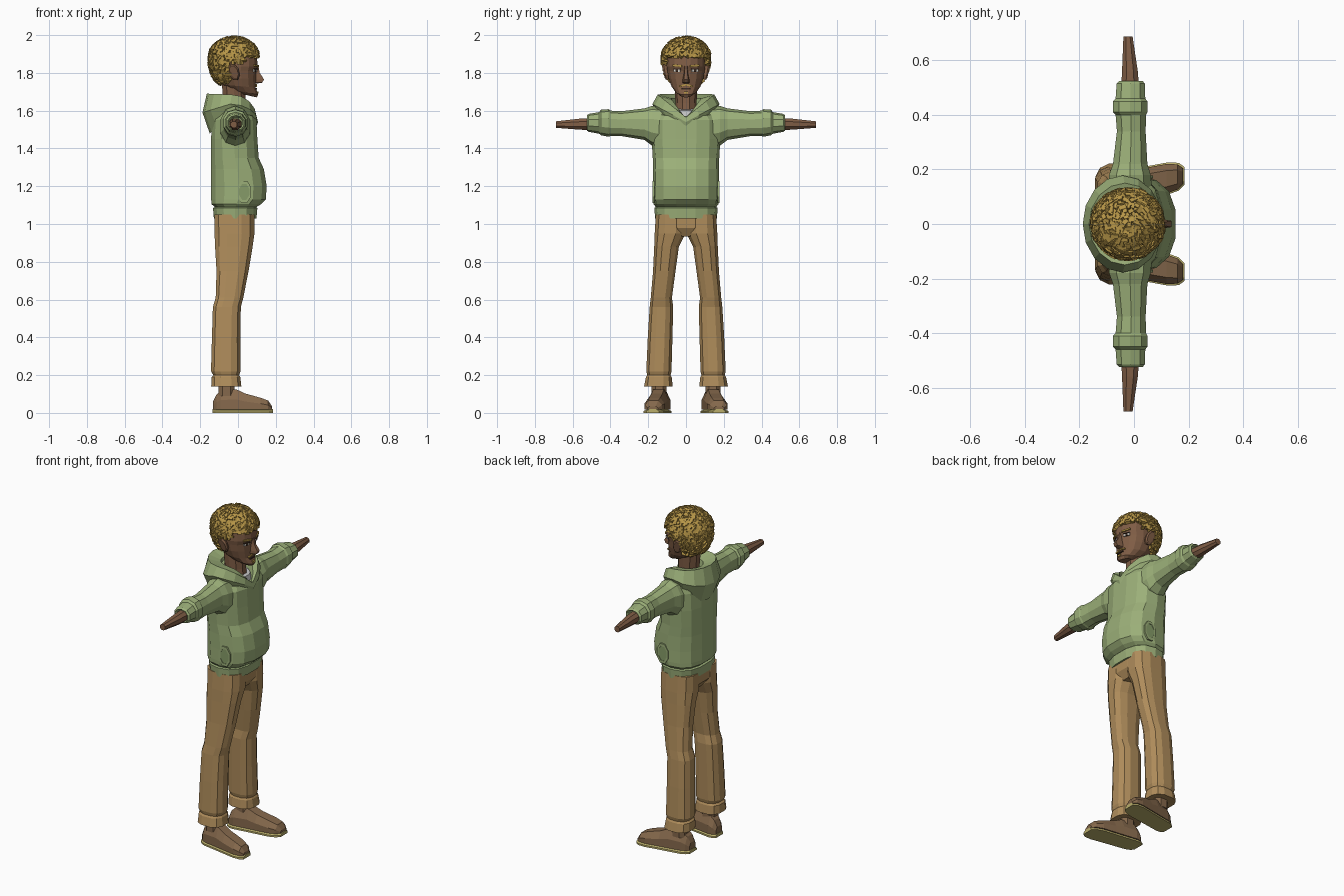
import bpy, bmesh, math, random
from mathutils import Vector, Matrix
from mathutils.bvhtree import BVHTree

if "Cube" in bpy.data.objects:
    bpy.data.objects.remove(bpy.data.objects["Cube"])

random.seed(4)
COL = {
    "hoodie_green": (.33, .43, .19), "pocket_green": (.24, .33, .14),
    "trouser_tan": (.43, .265, .105), "skin_brown": (.215, .11, .06),
    "hair_gold": (.48, .31, .065), "shoe_brown": (.235, .14, .072),
    "sole_yellow": (.5, .43, .15), "shirt_grey": (.55, .55, .55),
    "eye_white": (.7, .68, .62), "dark_brown": (.04, .022, .014)}
MAT = {}
for name, c in COL.items():
    MAT[name] = bpy.data.materials.new(name)
    MAT[name].diffuse_color = (*c, 1)


def finish(name, bm, mat, recalc=True):
    if recalc:
        bmesh.ops.recalc_face_normals(bm, faces=bm.faces)
    me = bpy.data.meshes.new(name)
    bm.to_mesh(me)
    bm.free()
    ob = bpy.data.objects.new(name, me)
    me.materials.append(MAT[mat])
    bpy.context.collection.objects.link(ob)
    return ob


def loft(name, rings, mat, caps=True):
    """Skin closed rings that have equal point counts."""
    bm = bmesh.new()
    vs = [[bm.verts.new(p) for p in r] for r in rings]
    n = len(rings[0])
    for a, b in zip(vs, vs[1:]):
        for i in range(n):
            j = (i + 1) % n
            bm.faces.new((a[i], a[j], b[j], b[i]))
    if caps:
        bm.faces.new(vs[0])
        bm.faces.new(vs[-1])
    return finish(name, bm, mat)


def oval(n, p):
    """Unit superellipse points."""
    for i in range(n):
        t = 2 * math.pi * (i + .5) / n
        c, s = math.cos(t), math.sin(t)
        yield (math.copysign(abs(c) ** (2 / p), c), math.copysign(abs(s) ** (2 / p), s))


def level(z, x0, x1, y0, y1, tilt=0, n=14, p=2.5, s=1):
    """Horizontal ring between x and y limits; tilt lifts its front."""
    return [((x0 + x1) / 2 + u * (x1 - x0) / 2, s * ((y0 + y1) / 2 + v * (y1 - y0) / 2), z + tilt * u)
            for u, v in oval(n, p)]


def upright(y, x0, x1, z0, z1, s, n=10):
    """Ring across an arm."""
    return [((x0 + x1) / 2 + u * (x1 - x0) / 2, s * y, (z0 + z1) / 2 + v * (z1 - z0) / 2)
            for u, v in oval(n, 2.2)]


# Hoodie body with pouch bulge and hem band
body = [(1.03, -.13, .10, .163, 0), (1.085, -.135, .105, .168, 0), (1.09, -.125, .10, .16, 0),
        (1.105, -.143, .125, .172, 0), (1.13, -.145, .15, .175, 0), (1.20, -.145, .155, .175, 0),
        (1.29, -.145, .14, .175, 0), (1.35, -.145, .112, .176, 0), (1.45, -.145, .105, .182, 0),
        (1.55, -.14, .10, .182, 0), (1.595, -.13, .09, .16, -.025), (1.61, -.10, .07, .11, -.04)]
loft("hoodie_body", [level(z, a, b, -w, w, t) for z, a, b, w, t in body], "hoodie_green")

# Folded hood: each row is front x, back x, half width, then z at front, side and back
hood = [(.10, -.15, .15, 1.52, 1.59, 1.48), (.106, -.188, .178, 1.54, 1.635, 1.59),
        (.098, -.165, .15, 1.565, 1.685, 1.69), (.085, -.10, .08, 1.555, 1.665, 1.665),
        (.065, -.085, .06, 1.52, 1.58, 1.58)]
rings = []
for xf, xb, w, zf, zs, zb in hood:
    ring = []
    for i in range(16):
        t = 2 * math.pi * i / 16
        c, s = math.cos(t), math.sin(t)
        f = 1 - abs(c) if c < 0 else abs(s)
        z = zs + (zb - zs) * (1 - f) if c < 0 else zf + (zs - zf) * f
        ring.append(((xf + xb) / 2 + c * (xf - xb) / 2, w * s, z))
    rings.append(ring)
loft("hood", rings, "hoodie_green", caps=False)
loft("undershirt", [level(1.54, -.08, .086, -.07, .07, -.02),
                    level(1.62, -.08, .065, -.06, .06, -.02)], "shirt_grey")

# Sleeves, hands, legs, shoes and pockets, mirrored left and right
sleeve = [(.12, -.10, .07, 1.40, 1.62), (.18, -.095, .065, 1.415, 1.625), (.22, -.08, .052, 1.445, 1.612),
          (.34, -.065, .045, 1.465, 1.597), (.40, -.07, .047, 1.465, 1.60), (.41, -.08, .052, 1.462, 1.608),
          (.45, -.08, .052, 1.47, 1.605), (.46, -.07, .044, 1.478, 1.592), (.515, -.066, .042, 1.488, 1.583),
          (.525, -.055, .033, 1.495, 1.575), (.51, -.045, .025, 1.505, 1.565)]
hand = [(.49, -.05, .022, 1.495, 1.563), (.56, -.046, .016, 1.497, 1.56), (.688, -.04, -.004, 1.508, 1.545)]
leg = [(1.05, -.128, .09, 0, .162), (.95, -.127, .09, 0, .168), (.88, -.124, .08, .036, .17),
       (.75, -.116, .058, .054, .176), (.61, -.12, .03, .073, .188), (.56, -.135, .017, .066, .194),
       (.40, -.14, .014, .07, .204), (.22, -.145, .015, .075, .212), (.20, -.132, .008, .08, .207),
       (.19, -.142, .014, .074, .214), (.14, -.144, .02, .068, .224), (.142, -.11, -.01, .09, .19)]
shoe = [(-.132, .03, .06), (-.115, .043, .095), (-.09, .05, .118), (-.01, .051, .125), (.04, .052, .102),
        (.12, .054, .08), (.16, .046, .065), (.18, .028, .035)]


def shoe_ring(x, w, h, s, z0):
    yc = .147 + .16 * x
    return [(x, s * (yc + u * w), z0 + v * (h - z0)) for u, v in
            ((-1, 0), (-1, .5), (-.55, 1), (.55, 1), (1, .5), (1, 0))]


for s, side in ((1, "left"), (-1, "right")):
    loft(side + "_sleeve", [upright(*r, s) for r in sleeve], "hoodie_green")
    loft(side + "_hand", [upright(*r, s, n=8) for r in hand], "skin_brown")
    loft(side + "_trouser_leg", [level(*r, n=12, p=2.6, s=s) for r in leg], "trouser_tan")
    loft(side + "_ankle", [level(z, -.105, -.015, .10, .185, n=8, s=s) for z in (.09, .16)], "shoe_brown")
    loft(side + "_shoe", [shoe_ring(x, w, h, s, .018) for x, w, h in shoe], "shoe_brown")
    loft(side + "_sole", [shoe_ring(x * 1.025, w + .005, .02, s, 0) for x, w, h in shoe], "sole_yellow")
    # Pocket opening: raised eight-sided rim around a darker panel
    rim = []
    for k, y in ((.75, .165), (1, .168), (1, .178), (.72, .178), (.72, .165)):
        rim.append([(.033 + .04 * k * u, s * y, 1.17 + .063 * k * v) for u, v in oval(8, 2)])
    loft(side + "_pocket_rim", rim, "hoodie_green", caps=False)
    loft(side + "_pocket", [[(.033 + .03 * u, s * y, 1.17 + .047 * v) for u, v in oval(8, 2)]
                            for y in (.168, .1755)], "pocket_green")

# Trouser seat joining the legs
loft("trouser_seat", [level(1.05, -.128, .09, -.162, .162), level(.98, -.126, .088, -.155, .155),
                      level(.935, -.09, .06, -.06, .06)], "trouser_tan")

# Neck and head
loft("neck", [level(z, a, b, -w, w, t, n=10, p=2) for z, a, b, w, t in
              ((1.55, -.085, .055, .06, 0), (1.64, -.08, .045, .056, 0), (1.76, -.09, .04, .062, 0))], "skin_brown")
face = [(1.685, -.03, .10, .032, -.015), (1.70, -.06, .108, .055, -.015), (1.73, -.085, .095, .078, -.008),
        (1.77, -.105, .096, .093, 0), (1.81, -.12, .098, .10, 0), (1.835, -.125, .107, .104, 0),
        (1.90, -.12, .10, .102, 0), (1.95, -.08, .06, .06, 0)]
head = loft("head", [level(z, a, b, -w, w, t, n=16, p=2.2) for z, a, b, w, t in face], "skin_brown")
tree = BVHTree.FromPolygons([v.co for v in head.data.vertices], [p.vertices[:] for p in head.data.polygons])


def plate(name, y, z, w, h, mat, lift=.002, roll=0):
    """Thin plate laid on the front of the face."""
    hit, normal, _, _ = tree.ray_cast(Vector((1, y, z)), Vector((-1, 0, 0)))
    yaw = math.atan2(normal.y, normal.x)
    bm = bmesh.new()
    bmesh.ops.create_cube(bm, size=1, matrix=Matrix.Translation(hit + normal * lift) @ Matrix.Rotation(yaw, 4, 'Z')
                          @ Matrix.Rotation(roll, 4, 'X') @ Matrix.Diagonal((.008, w, h, 1)))
    finish(name, bm, mat)


for s, side in ((1, "left"), (-1, "right")):
    plate(side + "_eye", s * .046, 1.813, .036, .014, "eye_white")
    plate(side + "_pupil", s * .046, 1.813, .013, .014, "dark_brown", .003)
    plate(side + "_eyelid", s * .046, 1.822, .04, .005, "dark_brown", .003)
    plate(side + "_eyebrow", s * .046, 1.838, .052, .010, "hair_gold", .002, s * .08)
    plate(side + "_moustache", s * .018, 1.733, .038, .008, "hair_gold", .002, -s * .25)
    # Ear, leaning outwards
    loft(side + "_ear", [[(-.022 + a * u * .03 - .01 * v, s * (y + .008 * v), 1.805 + a * v * .046)
                          for u, v in oval(8, 2)] for y, a in ((.085, .7), (.112, 1), (.12, .75))], "skin_brown")
plate("mouth", 0, 1.716, .045, .007, "dark_brown")
plate("chin_beard", 0, 1.695, .022, .012, "hair_gold")

# Nose: bridge widening down to the tip
loft("nose", [[(.085, -w, z), (x, -w * .6, z), (x, w * .6, z), (.085, w, z)] for z, x, w in
              ((1.838, .108, .010), (1.80, .115, .012), (1.765, .138, .019), (1.748, .128, .02), (1.744, .10, .016))],
     "skin_brown")


# Curly hair: a scalp shell covered in small random blocks
def scalp(d):
    return Vector((-.022 + d.x * .127, d.y * .122, 1.875 + d.z * (.108 if d.z > 0 else .16)))


def hairline(p):
    return 1.885 if p.x > .03 else 1.85 if p.x > -.045 else 1.75


bm = bmesh.new()
bmesh.ops.create_icosphere(bm, subdivisions=4, radius=1)
for v in bm.verts:
    v.co = scalp(v.co.normalized())
bmesh.ops.delete(bm, geom=[f for f in bm.faces if f.calc_center_median().z < hairline(f.calc_center_median())],
                 context='FACES')
finish("scalp_hair", bm, "hair_gold")

bm = bmesh.new()
count = 900
for i in range(count):
    z = 1 - 2 * (i + .5) / count
    a = i * 2.39996
    r = math.sqrt(1 - z * z)
    d = Vector((r * math.cos(a), r * math.sin(a), z))
    p = scalp(d)
    if p.z < hairline(p):
        continue
    turn = d.to_track_quat('Z', 'Y').to_matrix().to_4x4() @ Matrix.Rotation(random.choice((0, .8, 1.57)), 4, 'Z')
    size = Matrix.Diagonal((random.uniform(.014, .032), random.uniform(.010, .018), random.uniform(.012, .03), 1))
    tip = Matrix.Rotation(random.uniform(-.4, .4), 4, 'X')
    bmesh.ops.create_cube(bm, size=1, matrix=Matrix.Translation(p) @ turn @ tip @ size)
finish("hair_curls", bm, "hair_gold", recalc=False)

for m in bpy.data.materials:
    if m.users and not m.is_grease_pencil:
        m.use_nodes = True
        m.node_tree.nodes["Principled BSDF"].inputs["Base Color"].default_value = m.diffuse_color
